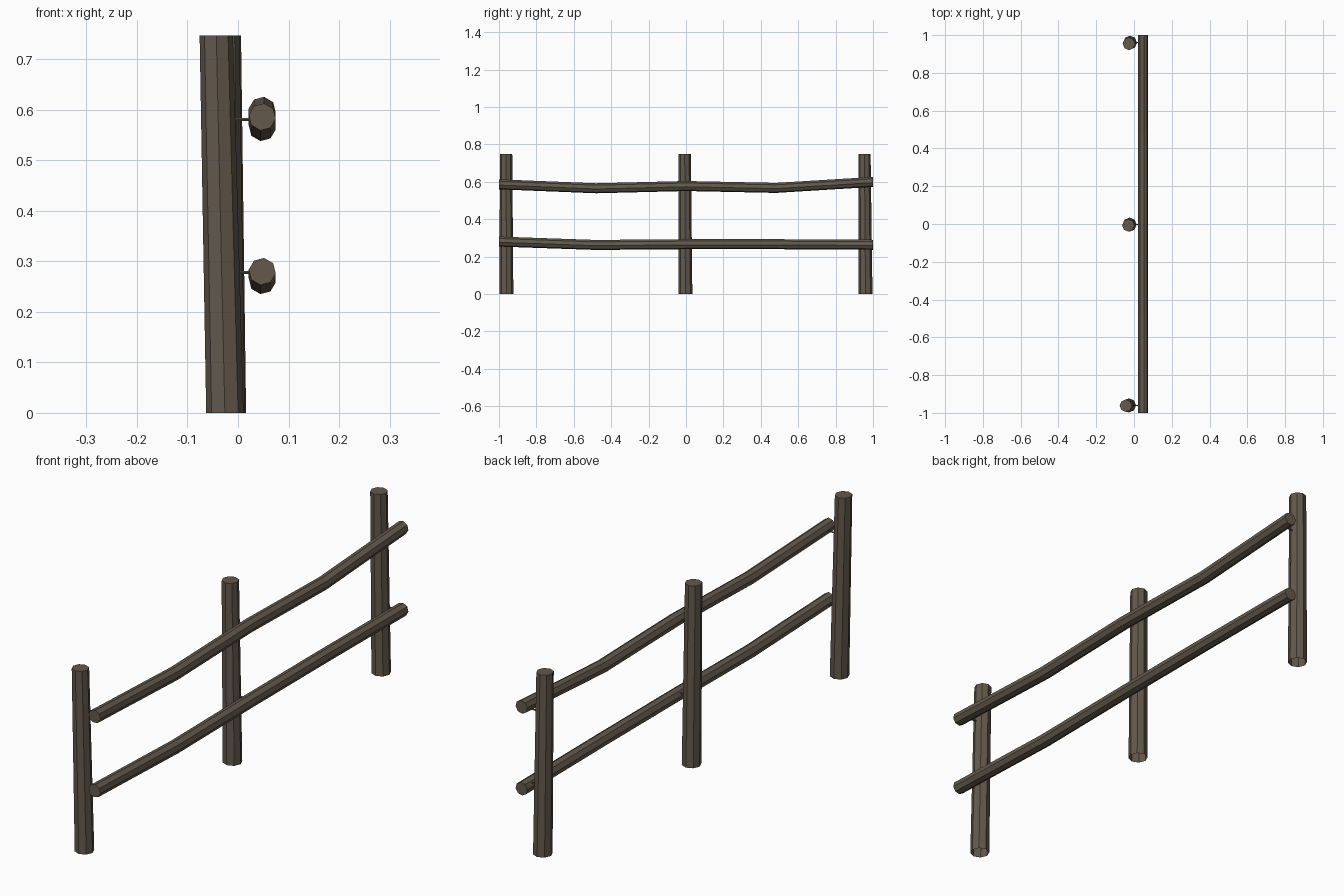
import bpy, bmesh, math
from mathutils import Vector

if "Cube" in bpy.data.objects:
    bpy.data.objects.remove(bpy.data.objects["Cube"])

SIDES = 8

wood = bpy.data.materials.new("weathered_brown_wood")
wood.diffuse_color = (0.125, 0.1, 0.073, 1)
wood.use_nodes = True
wood.node_tree.nodes["Principled BSDF"].inputs["Base Color"].default_value = wood.diffuse_color


def tube(name, rings, u, v, phase=0.0, sides=SIDES, cap_start=True):
    """Loft a flat-sided tube through (centre, radius) rings lying in the u/v plane."""
    bm = bmesh.new()
    u, v = Vector(u), Vector(v)
    loops = []
    for centre, r in rings:
        angles = [phase + 2 * math.pi * i / sides for i in range(sides)]
        loops.append([bm.verts.new(Vector(centre) + u * r * math.cos(a) + v * r * math.sin(a))
                      for a in angles])
    for a, b in zip(loops, loops[1:]):
        for i in range(sides):
            j = (i + 1) % sides
            bm.faces.new((a[i], a[j], b[j], b[i]))
    bm.faces.new(loops[-1])
    if cap_start:
        bm.faces.new(loops[0][::-1])
    mesh = bpy.data.meshes.new(name)
    bm.to_mesh(mesh)
    bm.free()
    mesh.materials.append(wood)
    obj = bpy.data.objects.new(name, mesh)
    bpy.context.collection.objects.link(obj)
    return obj


X, Y, Z = (1, 0, 0), (0, 1, 0), (0, 0, 1)

# Posts: slightly leaning, tapered, open underneath
HEIGHT = 0.747
posts = {
    "front_post": ((-0.026, -0.960), (-0.043, -0.962)),
    "middle_post": ((-0.023, -0.003), (-0.030, -0.007)),
    "back_post": ((-0.021, 0.960), (-0.027, 0.954)),
}
for name, (foot, top) in posts.items():
    tube(name, [((*foot, 0), 0.037), ((*top, HEIGHT), 0.033)], X, Y, cap_start=False)

# Rails: gently sagging poles running along y
RAIL_X = 0.048
rails = {
    "upper_rail": (0.586, 0.565, 0.577, 0.567, 0.599),
    "lower_rail": (0.280, 0.262, 0.266, 0.266, 0.263),
}
stations = (-1.0, -0.48, 0.0, 0.48, 1.0)
for name, heights in rails.items():
    rings = [((RAIL_X, y, z), 0.027) for y, z in zip(stations, heights)]
    # z before x keeps the normals outward along +y
    tube(name, rings, Z, X, phase=math.radians(8))

# Thin pegs joining each post to the rails
for post in posts:
    y = posts[post][0][1]
    for level, z in (("upper", 0.581), ("lower", 0.278)):
        tube(f"{post}_{level}_peg", [((-0.02, y, z), 0.003), ((RAIL_X, y, z), 0.003)],
             Y, Z, sides=6)
